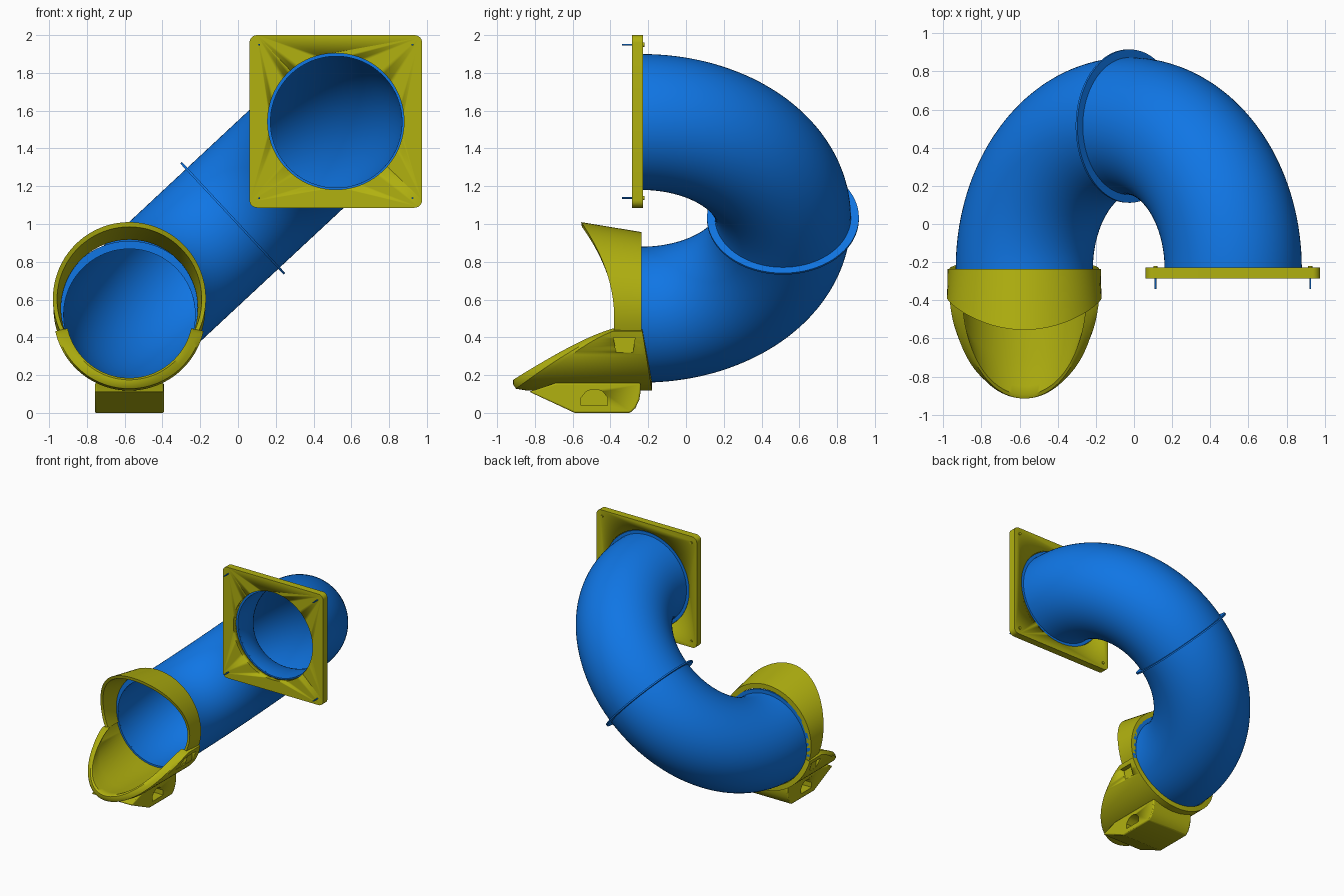
import bpy, bmesh, math
from mathutils import Vector

if "Cube" in bpy.data.objects:
    bpy.data.objects.remove(bpy.data.objects["Cube"])


def material(name, rgb):
    m = bpy.data.materials.new(name)
    m.diffuse_color = (*rgb, 1)
    m.use_nodes = True
    m.node_tree.nodes["Principled BSDF"].inputs["Base Color"].default_value = m.diffuse_color
    return m


BLUE = material("blue plastic", (0.005, 0.18, 0.78))
YELLOW = material("olive yellow plastic", (0.44, 0.44, 0.005))


def finish(name, bm, mat, angle=35):
    bmesh.ops.recalc_face_normals(bm, faces=bm.faces)
    me = bpy.data.meshes.new(name)
    bm.to_mesh(me)
    bm.free()
    me.materials.append(mat)
    ob = bpy.data.objects.new(name, me)
    bpy.context.collection.objects.link(ob)
    bpy.ops.object.select_all(action='DESELECT')
    ob.select_set(True)
    bpy.context.view_layer.objects.active = ob
    bpy.ops.object.shade_smooth_by_angle(angle=math.radians(angle))
    return ob


def loft(name, loops, mat, closed=False, angle=35):
    """Skin closed cross-section loops; cap the ends unless the sweep is closed."""
    bm = bmesh.new()
    rows = [[bm.verts.new(p) for p in lp] for lp in loops]
    n = len(rows[0])
    for i in range(len(rows) - (0 if closed else 1)):
        a, b = rows[i], rows[(i + 1) % len(rows)]
        for j in range(n):
            k = (j + 1) % n
            bm.faces.new((a[j], a[k], b[k], b[j]))
    if not closed:
        bm.faces.new(rows[0])
        bm.faces.new(rows[-1])
    return finish(name, bm, mat, angle)


def ring(name, centre, axis, r_in, r_out, thick, mat, n=96):
    axis = Vector(axis).normalized()
    e1 = axis.orthogonal().normalized()
    e2 = axis.cross(e1)
    loops = []
    for i in range(n):
        a = 2 * math.pi * i / n
        d = e1 * math.cos(a) + e2 * math.sin(a)
        loops.append([Vector(centre) + d * r + axis * h for r, h in
                      ((r_in, -thick / 2), (r_out, -thick / 2), (r_out, thick / 2), (r_in, thick / 2))])
    return loft(name, loops, mat, closed=True)


def cylinder_y(name, x, z, r, y0, y1, mat, n=96):
    loops = [[(x + r * math.cos(2 * math.pi * i / n), y, z + r * math.sin(2 * math.pi * i / n))
              for i in range(n)] for y in (y0, y1)]
    return loft(name, loops, mat)


def extrude_x(name, profile, x0, x1, mat):
    return loft(name, [[(x, y, z) for y, z in profile] for x in (x0, x1)], mat)


def bevel(ob, width, segments=3):
    m = ob.modifiers.new("bevel", 'BEVEL')
    m.width, m.segments, m.limit_method = width, segments, 'ANGLE'


def cut(ob, cutter):
    m = ob.modifiers.new("cut", 'BOOLEAN')
    m.operation, m.object, m.solver = 'DIFFERENCE', cutter, 'EXACT'
    bpy.context.view_layer.objects.active = ob
    for mod in list(ob.modifiers):
        bpy.ops.object.modifier_apply(modifier=mod.name)
    bpy.data.objects.remove(cutter)


# Curved tube: hollow half torus between the two openings
Y0 = -0.235
LOW, HIGH = Vector((-0.575, Y0, 0.52)), Vector((0.52, Y0, 1.54))
MID, R = (LOW + HIGH) / 2, (HIGH - LOW).length / 2
U, Y = (HIGH - LOW).normalized(), Vector((0, 1, 0))
SIDE = U.cross(Y)
SEG, ROUND = 72, 80


def radial(t):
    return -math.cos(t) * U + math.sin(t) * Y


def section(t, r):
    e = radial(t)
    return [MID + e * R + (e * math.cos(a) + SIDE * math.sin(a)) * r
            for a in (2 * math.pi * i / ROUND for i in range(ROUND))]


ts = [math.pi * i / SEG for i in range(SEG + 1)]
loft("curved_tube", [section(t, 0.36) for t in ts] + [section(t, 0.348) for t in reversed(ts)],
     BLUE, closed=True)

# Thin joint rings on the tube: middle seam and both ends
ring("middle_flange", MID + Y * R, U, 0.35, 0.402, 0.012, BLUE)
ring("lower_end_flange", LOW - Y * 0.006, Y, 0.348, 0.39, 0.012, BLUE)
ring("upper_end_flange", HIGH - Y * 0.006, Y, 0.348, 0.385, 0.012, BLUE)

# Square mounting plate with rounded corners and a stepped hole
px, pz, half, cr = 0.518, 1.543, 0.457, 0.04
outline = []
for q, (sx, sz) in enumerate(((1, 1), (-1, 1), (-1, -1), (1, -1))):
    for i in range(7):
        a = math.pi / 2 * (q + i / 6)
        outline.append((px + sx * (half - cr) + cr * math.cos(a), pz + sz * (half - cr) + cr * math.sin(a)))
plate = loft("mounting_plate", [[(x, y, z) for x, z in outline] for y in (-0.285, -0.228)], YELLOW)
cut(plate, cylinder_y("hole_cutter", px, pz, 0.361, -0.4, 0, YELLOW))
cut(plate, cylinder_y("recess_cutter", px, pz, 0.388, -0.248, 0, YELLOW))

# Corner screws with small heads behind the plate
for sx in (-1, 1):
    for sz in (-1, 1):
        x, z = px + sx * 0.406, pz + sz * 0.406
        cylinder_y("plate_screw", x, z, 0.005, -0.34, -0.23, BLUE, 12)
        cylinder_y("screw_head", x, z, 0.011, -0.235, -0.22, YELLOW, 16)

# Hood over the lower opening: arch flaring forward, cut off at z = 0.437
CX, ZCUT, N = -0.575, 0.437, 56


def arch(zc, r, s):
    a = s * math.acos((ZCUT - zc) / r)
    return CX + r * math.sin(a), zc + r * math.cos(a)


def hood_front(z):
    return -0.38 - 0.175 * (max(0, z - 0.5) / 0.51) ** 2


loops = []
for i in range(N + 1):
    s = -1 + 2 * i / N
    ob_, of, inf, ib = (arch(zc, r, s) for zc, r in
                        ((0.555, 0.402), (0.605, 0.405), (0.602, 0.383), (0.555, 0.362)))
    yf = hood_front(of[1])
    loops.append([(ob_[0], Y0, ob_[1]), (of[0], yf, of[1]),
                  (inf[0], yf + 0.004, inf[1]), (ib[0], Y0 - 0.04, ib[1]), (ib[0], Y0, ib[1])])
loft("opening_hood", loops, YELLOW)

# Scoop tray below the opening: trough with a sloping rolled lip
ZT = 0.52
loops = []
for i in range(N + 1):
    a = math.radians(77.5) * (-1 + 2 * i / N)
    c = math.cos(a)
    z_in = ZT - 0.335 * c
    t = min(1, max(0, (0.445 - z_in) / 0.26))
    yf = -0.385 - 0.53 * t ** 0.8
    yb = -0.245 + 0.065 * c
    prof = [(0.402, yb), (0.402, yf + 0.075 * t), (0.392, yf + 0.015 * t), (0.37, yf),
            (0.345, yf), (0.335, yf + 0.02 * t), (0.34, yf + 0.06 * t + 0.005),
            (0.36, yf + (0.2 * t) + 0.01), (0.362, yb)]
    loops.append([(CX + r * math.sin(a), y, ZT - r * c) for r, y in prof])
tray = loft("scoop_tray", loops, YELLOW)

# Clip pockets on both sides of the tray
clip = [(-0.385, 0.40), (-0.27, 0.40), (-0.28, 0.32), (-0.37, 0.32)]
for s in (-1, 1):
    x0, x1 = sorted((CX + s * 0.348, CX + s * 0.5))
    cut(tray, extrude_x("clip_cutter", clip, x0, x1, YELLOW))

# Foot block under the tray with arched side pockets
foot = extrude_x("foot_block", [(-0.83, 0.112), (-0.6, 0.005), (-0.59, 0), (-0.295, 0), (-0.268, 0.025),
                                (-0.247, 0.07), (-0.24, 0.115), (-0.24, 0.158), (-0.69, 0.158)],
                 CX - 0.183, CX + 0.183, YELLOW)
bevel(foot, 0.008, 2)
pocket = [(-0.555, 0.04), (-0.415, 0.04), (-0.415, 0.08), (-0.44, 0.112),
          (-0.47, 0.125), (-0.5, 0.125), (-0.53, 0.112), (-0.555, 0.08)]
for s in (-1, 1):
    x0, x1 = sorted((CX + s * 0.1, CX + s * 0.3))
    cut(foot, extrude_x("pocket_cutter", pocket, x0, x1, YELLOW))
